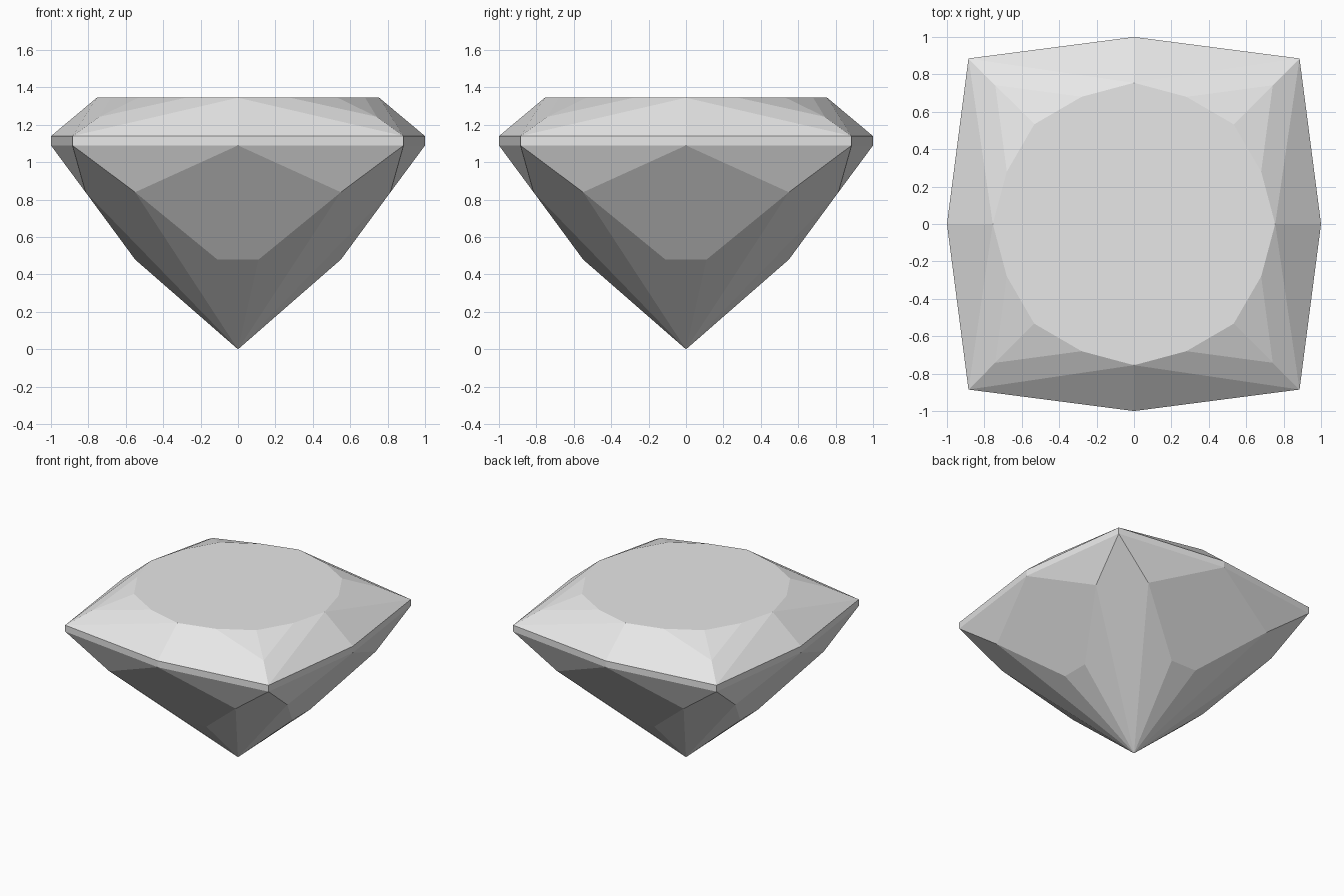
import bpy, bmesh
from mathutils import Matrix, Vector

cube = bpy.data.objects.get("Cube")
if cube:
    bpy.data.objects.remove(cube, do_unlink=True)

# Heights of the girdle, crown and pavilion levels
GIRDLE_LOW, GIRDLE_TOP, TABLE = 1.09, 1.14, 1.345
TIP = Vector((0, 0, 0))

# Key points of one eighth of the stone, between the front and the corner
mid_low, mid_top = Vector((0, -1, GIRDLE_LOW)), Vector((0, -1, GIRDLE_TOP))
corner_low = Vector((.885, -.885, GIRDLE_LOW))
corner_top = Vector((.885, -.885, GIRDLE_TOP))
table_mid = Vector((0, -.755, TABLE))
table_side = Vector((.28, -.68, TABLE))
table_corner = Vector((.533, -.533, TABLE))
crown_corner = Vector((.742, -.742, 1.243))
shoulder = Vector((.55, -.815, .84))
keel = Vector((.11, -.55, .48))
keel_mid = Vector((0, -.55, .48))

facets = [
    # Table wedge and crown
    (table_mid, table_side, table_corner, Vector((0, 0, TABLE))),
    (mid_top, corner_top, table_mid),
    (corner_top, crown_corner, table_side, table_mid),
    (crown_corner, table_corner, table_side),
    # Girdle band
    (mid_low, corner_low, corner_top, mid_top),
    # Pavilion
    (mid_low, shoulder, corner_low),
    (mid_low, keel_mid, keel, shoulder),
    (keel_mid, TIP, keel),
    (shoulder, keel, TIP),
    (corner_low, shoulder, TIP),
]

# Mirror each facet, then turn the pair around the four sides
bm = bmesh.new()
mirror = Matrix.Scale(-1, 4, (1, 0, 0))
for side in range(4):
    turn = Matrix.Rotation(side * 1.5707963, 4, "Z")
    for flip in (Matrix.Identity(4), mirror):
        for facet in facets:
            bm.faces.new([bm.verts.new(turn @ flip @ p) for p in facet])
bmesh.ops.remove_doubles(bm, verts=bm.verts[:], dist=0.001)

# Split the corner kites at their centre line, then merge the flat halves
bmesh.ops.holes_fill(bm, edges=[e for e in bm.edges if e.is_boundary], sides=4)
bmesh.ops.recalc_face_normals(bm, faces=bm.faces[:])
bmesh.ops.dissolve_limit(bm, angle_limit=0.015, verts=bm.verts[:],
                         edges=bm.edges[:])

mesh = bpy.data.meshes.new("gemstone")
bm.to_mesh(mesh)
bm.free()
gem = bpy.data.objects.new("gemstone", mesh)
bpy.context.collection.objects.link(gem)

# Single pale grey material
mat = bpy.data.materials.new("pale grey")
mat.use_nodes = True
mat.diffuse_color = (.8, .8, .8, 1)
mat.node_tree.nodes["Principled BSDF"].inputs["Base Color"].default_value = (.8, .8, .8, 1)
mesh.materials.append(mat)
